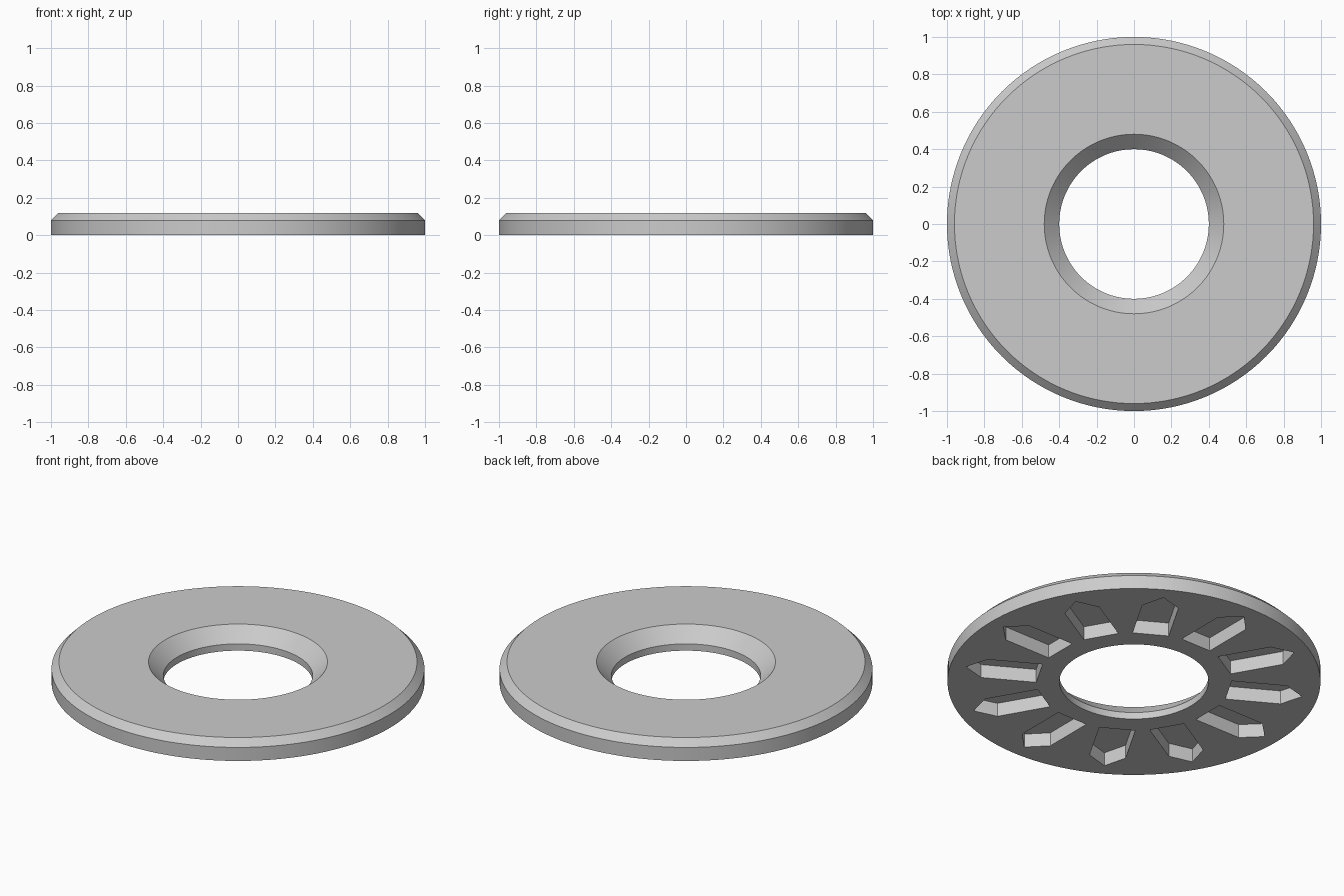
import bpy
import bmesh
import math
from mathutils import Matrix

if "Cube" in bpy.data.objects:
    bpy.data.objects.remove(bpy.data.objects["Cube"], do_unlink=True)

SEGMENTS = 128
POCKETS = 12

grey = bpy.data.materials.new("plain grey")
grey.use_nodes = True
colour = (0.6, 0.6, 0.6, 1)
grey.diffuse_color = colour
grey.node_tree.nodes["Principled BSDF"].inputs["Base Color"].default_value = colour


def add_object(name, bm):
    bmesh.ops.recalc_face_normals(bm, faces=bm.faces)
    mesh = bpy.data.meshes.new(name)
    bm.to_mesh(mesh)
    bm.free()
    mesh.materials.append(grey)
    obj = bpy.data.objects.new(name, mesh)
    bpy.context.collection.objects.link(obj)
    return obj


# Ring with chamfered rim and countersunk hole, turned from a profile
profile = [(0.4, 0), (1, 0), (1, 0.08), (0.96, 0.12), (0.48, 0.12), (0.4, 0.04)]
bm = bmesh.new()
verts = [bm.verts.new((r, 0, z)) for r, z in profile]
edges = [bm.edges.new((verts[i - 1], verts[i])) for i in range(len(verts))]
bmesh.ops.spin(bm, geom=verts + edges, axis=(0, 0, 1), cent=(0, 0, 0),
               angle=math.tau, steps=SEGMENTS, use_merge=True)
bmesh.ops.remove_doubles(bm, verts=bm.verts, dist=1e-5)
ring = add_object("ring", bm)

# Pointed pockets around the underside
outline = [(0.515, -0.098), (0.815, -0.098), (0.915, 0), (0.815, 0.098), (0.515, 0.098)]
bm = bmesh.new()
for k in range(POCKETS):
    turn = Matrix.Rotation(math.tau * k / POCKETS, 4, "Z")
    base = bm.faces.new([bm.verts.new((x, y, -0.05)) for x, y in outline])
    result = bmesh.ops.extrude_face_region(bm, geom=[base], use_keep_orig=True)
    top = [v for v in result["geom"] if isinstance(v, bmesh.types.BMVert)]
    bmesh.ops.translate(bm, verts=top, vec=(0, 0, 0.13))
    bmesh.ops.transform(bm, matrix=turn, verts=list(base.verts) + top)
cutter = add_object("pocket_cutter", bm)
cutter.hide_render = True
cutter.hide_set(True)

cut = ring.modifiers.new("pockets", "BOOLEAN")
cut.operation = "DIFFERENCE"
cut.solver = "EXACT"
cut.object = cutter

# Bake the cut, then smooth the round walls and keep edges sharp
bpy.ops.object.select_all(action="DESELECT")
ring.select_set(True)
bpy.context.view_layer.objects.active = ring
bpy.ops.object.modifier_apply(modifier=cut.name)
bpy.data.objects.remove(cutter, do_unlink=True)
bpy.ops.object.shade_smooth_by_angle(angle=math.radians(30))
